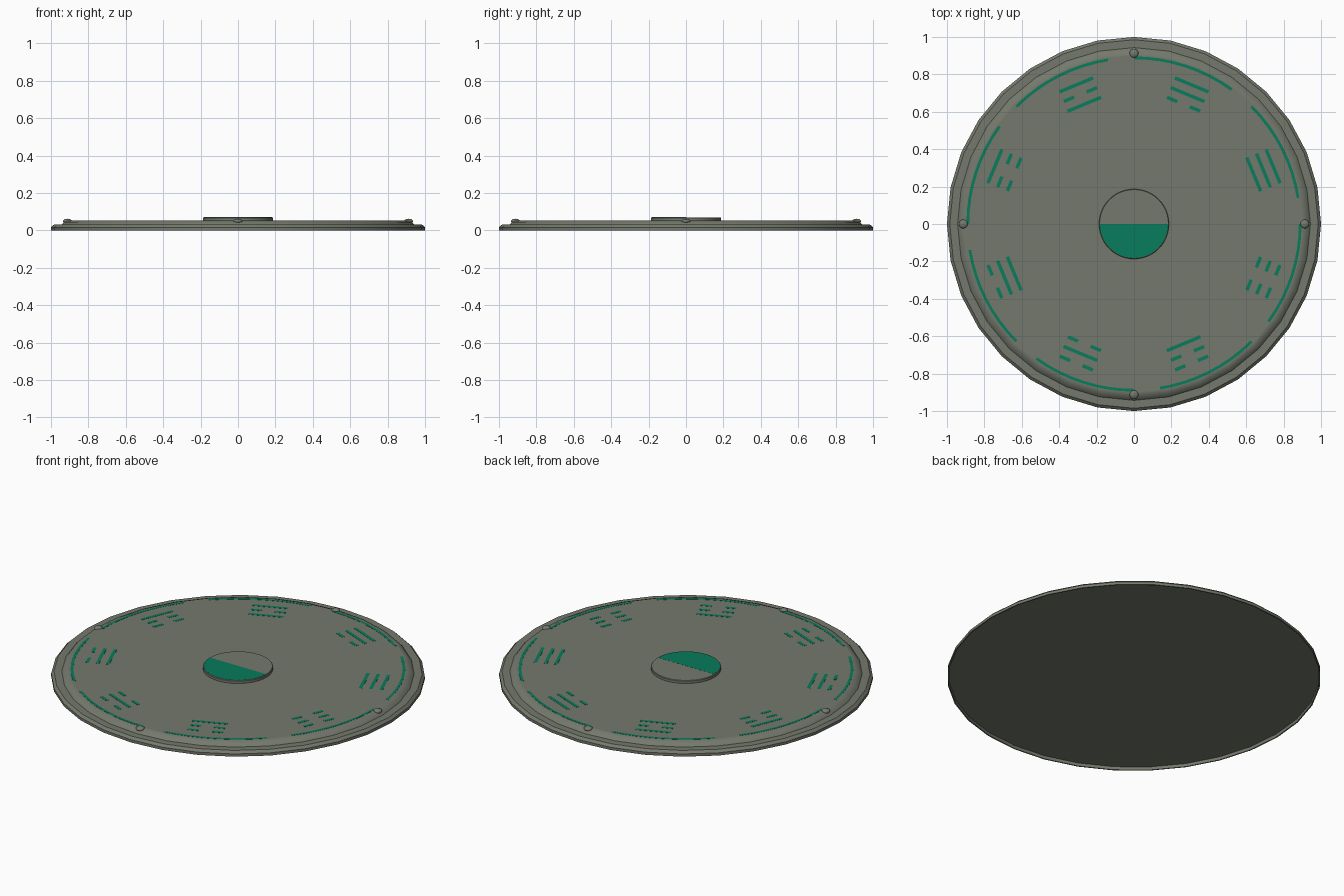
import bpy, bmesh
from math import sin, cos, pi, radians
from mathutils import Matrix

cube = bpy.data.objects.get("Cube")
if cube:
    bpy.data.objects.remove(cube)


def material(name, rgb):
    m = bpy.data.materials.new(name)
    m.use_nodes = True
    m.diffuse_color = (*rgb, 1)
    bsdf = next(n for n in m.node_tree.nodes if n.type == 'BSDF_PRINCIPLED')
    bsdf.inputs["Base Color"].default_value = (*rgb, 1)
    return m


grey = material("stone grey", (0.175, 0.19, 0.15))
green = material("jade green", (0.002, 0.2, 0.107))
TOP = 0.053      # height of the plate's upper face
INLAY = 0.001    # height of the green inlays


def finish(name, bm, mat, smooth=None):
    bmesh.ops.recalc_face_normals(bm, faces=bm.faces)
    mesh = bpy.data.meshes.new(name)
    bm.to_mesh(mesh)
    bm.free()
    obj = bpy.data.objects.new(name, mesh)
    bpy.context.collection.objects.link(obj)
    mesh.materials.append(mat)
    if smooth:
        bpy.ops.object.select_all(action='DESELECT')
        obj.select_set(True)
        bpy.context.view_layer.objects.active = obj
        bpy.ops.object.shade_smooth_by_angle(angle=radians(smooth))


def lathe(name, profile, sides, mat):
    """Turned solid: one ring per (radius, height), capped at both ends."""
    bm = bmesh.new()
    rings = [[bm.verts.new((r * sin(2 * pi * i / sides), r * cos(2 * pi * i / sides), z))
              for i in range(sides)] for r, z in profile]
    for a, b in zip(rings, rings[1:]):
        for i in range(sides):
            j = (i + 1) % sides
            bm.faces.new((a[i], a[j], b[j], b[i]))
    bm.faces.new(rings[0])
    bm.faces.new(rings[-1])
    finish(name, bm, mat, 30)


def add_prism(bm, points, z0, z1):
    low = [bm.verts.new((x, y, z0)) for x, y in points]
    high = [bm.verts.new((x, y, z1)) for x, y in points]
    bm.faces.new(low)
    bm.faces.new(high)
    for i in range(len(points)):
        j = (i + 1) % len(points)
        bm.faces.new((low[i], low[j], high[j], high[i]))


def arc(radius, start, end, steps):
    angles = [radians(start + (end - start) * i / steps) for i in range(steps + 1)]
    return [(radius * cos(a), radius * sin(a)) for a in angles]


# Round plate: recessed underside, chamfered lip, raised middle with a soft shoulder
lathe("plate", [(0.992, 0.018), (0.993, 0), (1, 0), (1, 0.016), (0.985, 0.03), (0.943, 0.03),
                (0.93, 0.044), (0.907, TOP), (0.9, TOP)], 32, grey)

# Centre disc with one half inlaid
lathe("centre_disc", [(0.187, TOP - 0.005), (0.187, 0.067), (0.184, 0.07)], 48, grey)
bm = bmesh.new()
add_prism(bm, arc(0.182, 180, 360, 24), 0.069, 0.07 + INLAY / 2)
finish("centre_half_inlay", bm, green)

# Four flattened studs on the rim
for k, side in enumerate(("left", "back", "right", "front")):
    bm = bmesh.new()
    a = k * pi / 2
    place = Matrix.Translation((0.912 * cos(a), 0.912 * sin(a), 0.049)) @ Matrix.Diagonal((1, 1, 0.55, 1))
    bmesh.ops.create_uvsphere(bm, u_segments=16, v_segments=10, radius=0.024, matrix=place)
    finish(side + "_stud", bm, grey, 60)

# Eight thin arcs around the edge
bm = bmesh.new()
for k in range(8):
    start = 90 - 45 * k
    outline = arc(0.896, start, start - 36, 8) + arc(0.881, start - 36, start, 8)
    add_prism(bm, outline, TOP - 0.002, TOP + INLAY)
finish("edge_arcs", bm, green)


def add_bar(bm, angle, radius, offset, length):
    """Bar lying across the given direction, shifted sideways by offset."""
    c, s = cos(angle), sin(angle)
    points = []
    for u, v in ((-1, -1), (1, -1), (1, 1), (-1, 1)):
        x, y = radius + 0.009 * u, offset + length / 2 * v
        points.append((x * c - y * s, x * s + y * c))
    add_prism(bm, points, TOP - 0.002, TOP + INLAY)


# Eight groups of three bars, counting in binary: a set bit is a broken bar
bm = bmesh.new()
for k in range(8):
    angle = radians(22.5 + 45 * k)
    for bit, radius in enumerate((0.693, 0.749, 0.805)):
        if k >> bit & 1:
            for offset in (-0.066, 0.066):
                add_bar(bm, angle, radius, offset, 0.06)
        else:
            add_bar(bm, angle, radius, 0, 0.195)
finish("bar_groups", bm, green)
